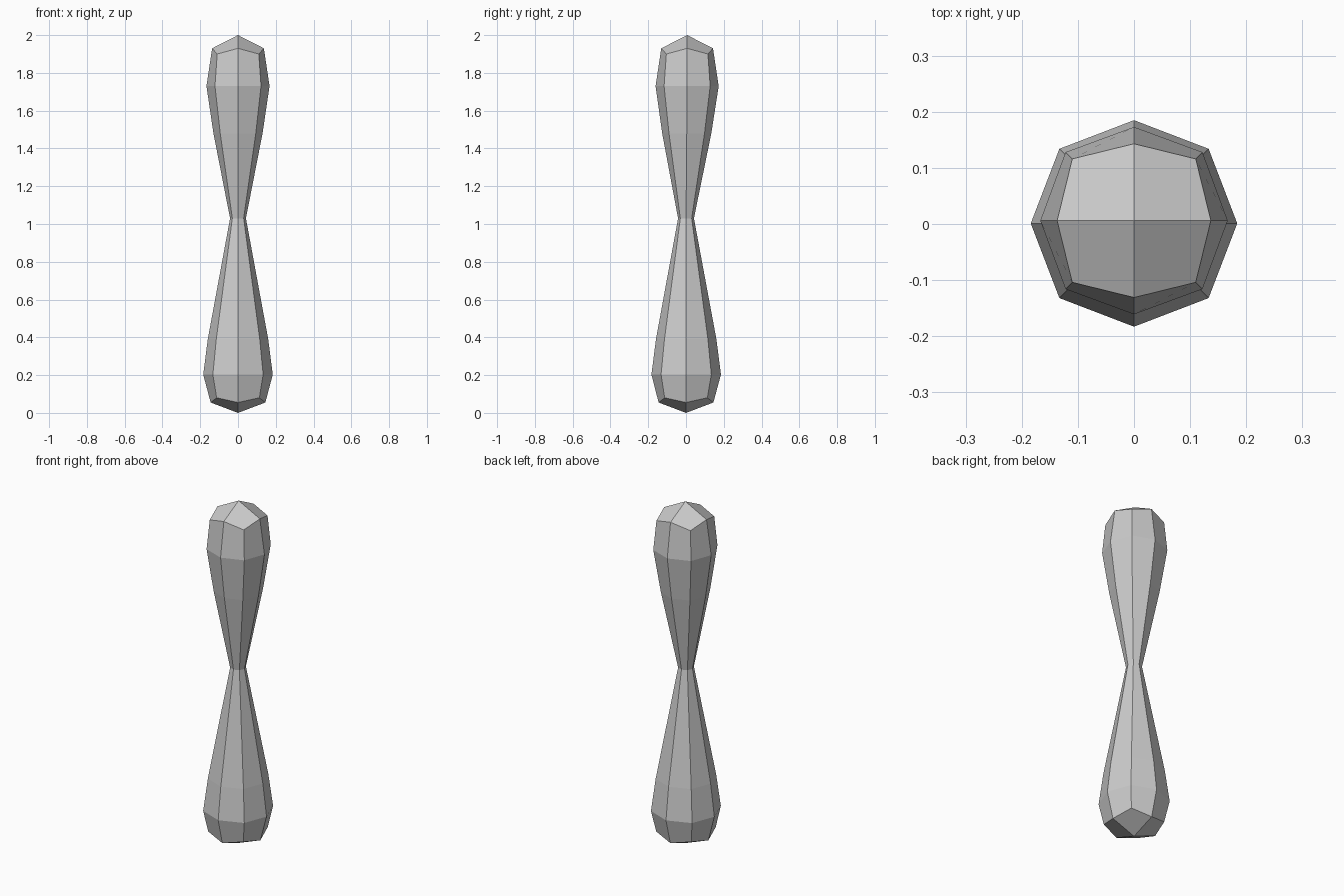
import bpy, bmesh

if "Cube" in bpy.data.objects:
    bpy.data.objects.remove(bpy.data.objects["Cube"])

# Ring profile: (z on axis, z on diagonal, axis radius, diagonal x/y, y offset)
RINGS = [
    (0.055, 0.080, 0.145, 0.113, 0.000),
    (0.203, 0.203, 0.184, 0.133, 0.001),
    (0.390, 0.390, 0.160, 0.115, 0.001),
    (1.030, 1.030, 0.042, 0.030, 0.000),
    (1.480, 1.480, 0.130, 0.094, 0.004),
    (1.730, 1.730, 0.167, 0.122, 0.006),
    (1.930, 1.900, 0.137, 0.110, 0.006),
]
DIRS = [(1, 0), (1, 1), (0, 1), (-1, 1), (-1, 0), (-1, -1), (0, -1), (1, -1)]


def add_ring(bm, z_axis, z_diag, r_axis, r_diag, dy):
    ring = []
    for i, (x, y) in enumerate(DIRS):
        r, z = (r_diag, z_diag) if i % 2 else (r_axis, z_axis)
        ring.append(bm.verts.new((x * r, y * r + dy, z)))
    return ring


def add_cap(bm, ring, co):
    # Four quads meeting at a central point
    tip = bm.verts.new(co)
    for i in range(0, 8, 2):
        bm.faces.new((tip, ring[i], ring[i + 1], ring[(i + 2) % 8]))


# Double-ended club with a pinched waist
bm = bmesh.new()
rings = [add_ring(bm, *r) for r in RINGS]
for a, b in zip(rings, rings[1:]):
    for i in range(8):
        j = (i + 1) % 8
        bm.faces.new((a[i], a[j], b[j], b[i]))
add_cap(bm, rings[0], (0, 0, 0))
add_cap(bm, rings[-1], (0, 0.006, 2))
bmesh.ops.recalc_face_normals(bm, faces=bm.faces)

mesh = bpy.data.meshes.new("pinched_club")
bm.to_mesh(mesh)
bm.free()
bpy.context.collection.objects.link(bpy.data.objects.new("pinched_club", mesh))
